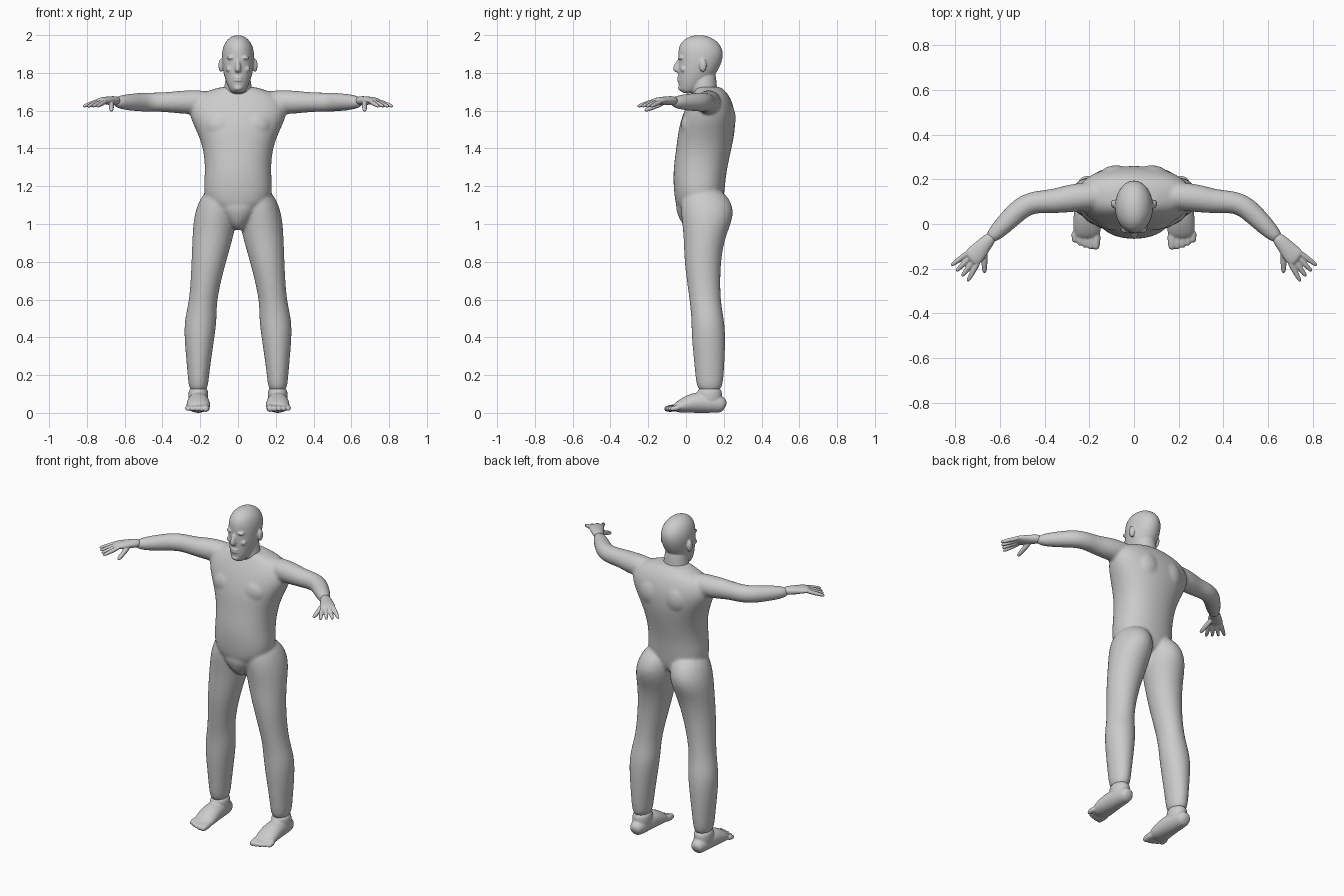
import bpy, bmesh, math
from mathutils import Vector, Matrix

cube = bpy.data.objects.get("Cube")
if cube:
    bpy.data.objects.remove(cube, do_unlink=True)

GREY = (0.6, 0.6, 0.6, 1)
skin = bpy.data.materials.new("light_grey")
skin.use_nodes = True
skin.diffuse_color = GREY
skin.node_tree.nodes["Principled BSDF"].inputs["Base Color"].default_value = GREY

SIDES = 20
ROUNDING_LOSS = 1.02
UP = Vector((0, 0, 1))


def loft(bm, stations, power=1):
    """Closed skin through (centre, half axis, other half axis) stations."""
    rings = []
    for centre, across, along in stations:
        ring = []
        for step in range(SIDES):
            angle = math.tau * step / SIDES
            p, q = (math.copysign(abs(value) ** power, value)
                    for value in (math.cos(angle), math.sin(angle)))
            ring.append(bm.verts.new(centre + (across * p + along * q) * ROUNDING_LOSS))
        rings.append(ring)
    faces = [bm.faces.new(rings[0]), bm.faces.new(rings[-1])]
    for low, high in zip(rings, rings[1:]):
        for i in range(SIDES):
            j = (i + 1) % SIDES
            faces.append(bm.faces.new((low[i], low[j], high[j], high[i])))
    bmesh.ops.recalc_face_normals(bm, faces=faces)


def stack(bm, rows, side=0, power=1):
    """Upright loft; each row is height, half width, front, back, offset."""
    stations = []
    for height, width, front, back, *offset in rows:
        x = side * offset[0] if offset else 0
        stations.append((Vector((x, (front + back) / 2, height)),
                         Vector((width, 0, 0)),
                         Vector((0, (back - front) / 2, 0))))
    loft(bm, stations, power)


def limb(bm, path, side):
    """Loft along a path of (point, sideways radius, upright radius)."""
    points = [Vector((point[0] * side, *point[1:])) for point, wide, tall in path]
    stations = []
    for i, (point, wide, tall) in enumerate(path):
        before, after = points[max(i - 1, 0)], points[min(i + 1, len(points) - 1)]
        heading = (after - before).normalized()
        across = heading.cross(UP).normalized()
        stations.append((points[i], across * wide, across.cross(heading) * tall))
    loft(bm, stations)


def digit(bm, base, tip, radius, side):
    """Finger or toe, tapering to a rounded tip."""
    base, tip = Vector(base), Vector(tip)
    taper = ((0, 1), (0.5, 1), (0.9, 0.8), (1, 0.4))
    limb(bm, [(base.lerp(tip, t), radius * k, radius * k) for t, k in taper], side)


def ball(bm, centre, size):
    placement = Matrix.Translation(centre) @ Matrix.Diagonal((*size, 1))
    bmesh.ops.create_uvsphere(bm, u_segments=16, v_segments=10, radius=1, matrix=placement)


def finish(name, bm, voxel, softness):
    """Blend the overlapping forms into one smooth skin."""
    mesh = bpy.data.meshes.new(name)
    bm.to_mesh(mesh)
    bm.free()
    mesh.materials.append(skin)
    part = bpy.data.objects.new(name, mesh)
    bpy.context.collection.objects.link(part)
    rounding = part.modifiers.new("rounding", 'SUBSURF')
    rounding.levels = rounding.render_levels = 2
    blend = part.modifiers.new("blend", 'REMESH')
    blend.mode = 'VOXEL'
    blend.voxel_size = voxel
    blend.use_smooth_shade = True
    soften = part.modifiers.new("soften", 'SMOOTH')
    soften.factor = 0.5
    soften.iterations = softness


# Torso from the waistline to the base of the neck, then the pelvis wedge
body = bmesh.new()
stack(body, [
    (1.05, 0.1, -0.04, 0.18),
    (1.13, 0.19, -0.06, 0.2),
    (1.27, 0.17, -0.07, 0.21),
    (1.4, 0.18, -0.05, 0.24),
    (1.5, 0.22, -0.04, 0.26),
    (1.6, 0.27, -0.01, 0.26),
    (1.68, 0.23, 0.03, 0.23),
    (1.71, 0.14, 0.05, 0.2),
    (1.73, 0.08, 0.05, 0.18),
], power=0.9)
stack(body, [
    (1.15, 0.16, -0.05, 0.15),
    (1.07, 0.11, -0.06, 0.15),
    (0.96, 0.02, 0, 0.1),
])

ARM_HEIGHT = 1.645
ARM = [
    (0.1, 0.13, 0.06),
    (0.27, 0.12, 0.065),
    (0.36, 0.1, 0.053),
    (0.44, 0.1, 0.05),
    (0.5, 0.08, 0.05),
    (0.57, 0.01, 0.045),
    (0.66, -0.08, 0.03),
]
LEG = [
    (1.2, 0.08, -0.02, 0.19, 0.09),
    (1.07, 0.115, -0.03, 0.27, 0.115),
    (0.95, 0.11, -0.01, 0.21, 0.13),
    (0.8, 0.09, -0.01, 0.18, 0.155),
    (0.6, 0.07, 0.02, 0.18, 0.185),
    (0.5, 0.085, 0.03, 0.2, 0.197),
    (0.4, 0.08, 0.03, 0.21, 0.205),
    (0.2, 0.055, 0.05, 0.2, 0.21),
    (0.1, 0.05, 0.06, 0.19, 0.21),
]
for side in (1, -1):
    limb(body, [((x, y, ARM_HEIGHT), r, r) for x, y, r in ARM], side)
    stack(body, LEG, side)
    # Shoulder blade and chest muscle
    ball(body, (0.08 * side, 0.21, 1.56), (0.08, 0.055, 0.09))
    ball(body, (0.09 * side, 0.03, 1.52), (0.09, 0.06, 0.08))
finish("body", body, voxel=0.009, softness=5)

# Neck, then the skull from chin to crown
head = bmesh.new()
stack(head, [
    (1.64, 0.09, 0.05, 0.18),
    (1.72, 0.07, 0.02, 0.16),
    (1.84, 0.06, 0.03, 0.16),
])
stack(head, [
    (1.69, 0.03, -0.02, 0.04),
    (1.72, 0.05, -0.04, 0.09),
    (1.79, 0.077, -0.04, 0.16),
    (1.88, 0.088, -0.04, 0.2),
    (1.94, 0.08, -0.04, 0.19),
    (1.98, 0.055, -0.01, 0.15),
    (2, 0.02, 0.04, 0.1),
])
# Nose, lips and chin
stack(head, [
    (1.8, 0.015, -0.06, 0),
    (1.82, 0.02, -0.075, 0),
    (1.88, 0.01, -0.045, 0),
])
for height in (1.76, 1.775):
    ball(head, (0, -0.035, height), (0.025, 0.013, 0.007))
ball(head, (0, -0.025, 1.72), (0.025, 0.018, 0.016))
for side in (1, -1):
    # Brow, cheekbone and ear
    ball(head, (0.035 * side, -0.025, 1.88), (0.025, 0.017, 0.01))
    ball(head, (0.043 * side, -0.012, 1.82), (0.022, 0.018, 0.018))
    ball(head, (0.09 * side, 0.09, 1.84), (0.014, 0.02, 0.036))
finish("head", head, voxel=0.005, softness=3)

PALM = [
    (0.63, -0.05, 0.026, 0.024),
    (0.67, -0.09, 0.033, 0.024),
    (0.71, -0.14, 0.045, 0.019),
    (0.74, -0.16, 0.04, 0.013),
]
# Rows are distance back, half width and half height above the sole
FOOT = [
    (0.21, 0.03, 0.03),
    (0.18, 0.045, 0.05),
    (0.06, 0.058, 0.058),
    (0, 0.063, 0.044),
    (-0.07, 0.06, 0.022),
]
for side, label in ((1, "left"), (-1, "right")):
    hand = bmesh.new()
    limb(hand, [((x, y, 1.653), wide, tall) for x, y, wide, tall in PALM], side)
    # Fingers fan out from the index to the little one
    for i in range(4):
        knuckle = Vector((0.7 + 0.015 * i, -0.175 + 0.015 * i, 1.65))
        angle = math.radians(8 * i - 61)
        reach = Vector((math.cos(angle), math.sin(angle), -0.3)) * 0.095
        digit(hand, knuckle - reach * 0.2, knuckle + reach, 0.012, side)
    # Thumb
    digit(hand, (0.67, -0.11, 1.645), (0.67, -0.22, 1.6), 0.014, side)
    finish(label + "_hand", hand, voxel=0.004, softness=2)

    # Ankle, then the foot resting on its sole
    foot = bmesh.new()
    stack(foot, [(height, 0.052, 0.06, 0.19, 0.21) for height in (0.04, 0.09, 0.14)], side)
    limb(foot, [((0.21, y, tall), wide, tall) for y, wide, tall in FOOT], side)
    # Toes shorten from the big to the little one
    for i in range(5):
        x = 0.17 + 0.024 * i
        size = 0.02 / (1 + 0.1 * i)
        digit(foot, (x, -0.03, 0.03), (x, 0.002 * i * i - 0.115, 0.02), size, side)
    finish(label + "_foot", foot, voxel=0.005, softness=2)
